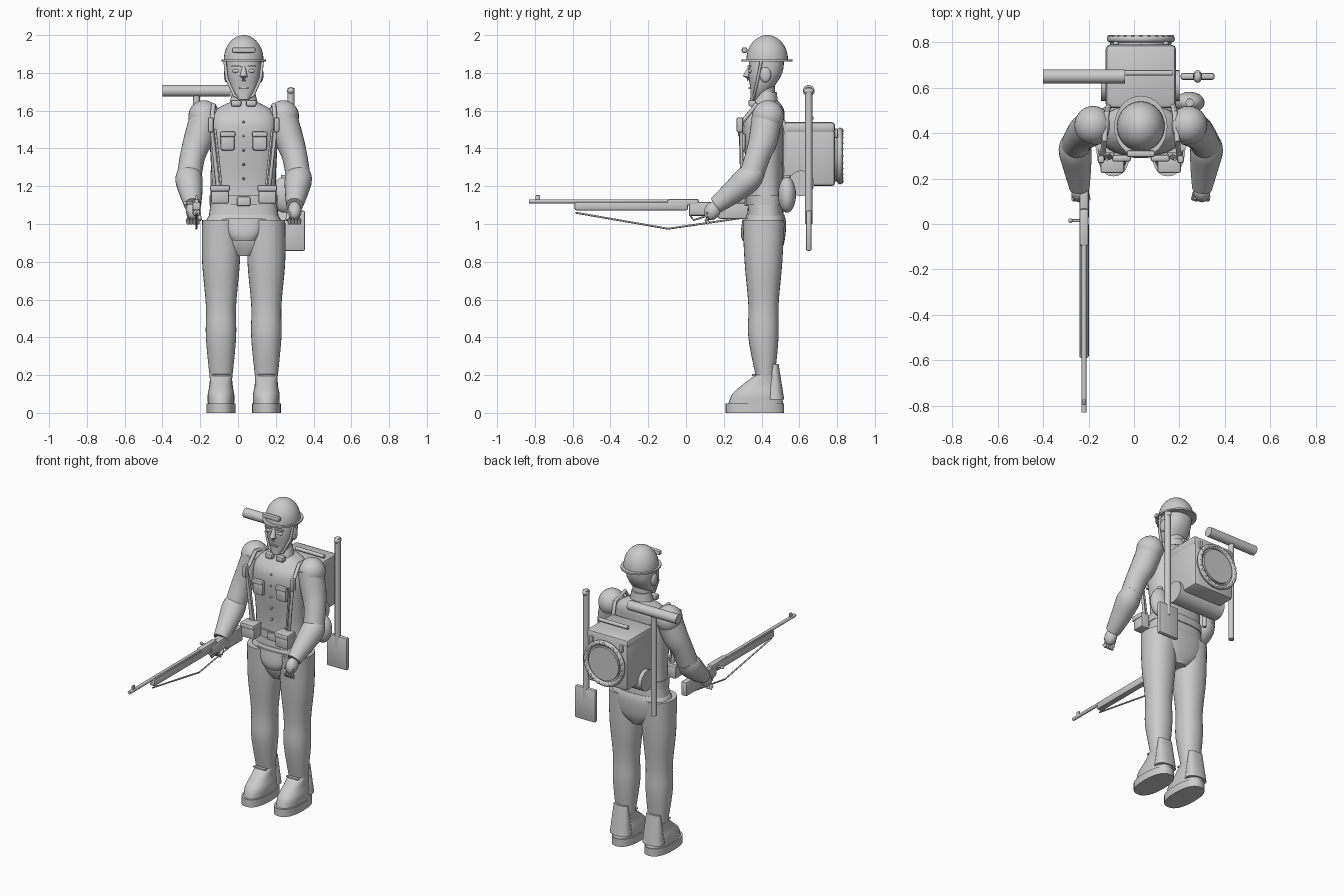
import bpy, bmesh, math
from mathutils import Vector, Matrix

if "Cube" in bpy.data.objects:
    bpy.data.objects.remove(bpy.data.objects["Cube"])

grey = bpy.data.materials.new("plain_grey")
grey.use_nodes = True
shade = (.6, .6, .6, 1)
grey.diffuse_color = shade
grey.node_tree.nodes["Principled BSDF"].inputs["Base Color"].default_value = shade

# Shared anchor positions
middle_x, middle_y = .03, .42
belt_z, chest_y = 1.12, .3
pack_y, pack_z = .65, 1.36
rifle_x, bore_z = -.22, 1.12


def smooth_shade(ob, degrees=40):
    bpy.ops.object.select_all(action='DESELECT')
    ob.select_set(True)
    bpy.context.view_layer.objects.active = ob
    bpy.ops.object.shade_smooth_by_angle(angle=math.radians(degrees))


def finish(name, bm, location=(0, 0, 0), rotation=(0, 0, 0)):
    bmesh.ops.recalc_face_normals(bm, faces=bm.faces)
    mesh = bpy.data.meshes.new(name)
    bm.to_mesh(mesh)
    bm.free()
    mesh.materials.append(grey)
    ob = bpy.data.objects.new(name, mesh)
    ob.location, ob.rotation_euler = location, rotation
    bpy.context.collection.objects.link(ob)
    smooth_shade(ob)


def skin(name, rings):
    """Bridge closed rings of points and cap both ends."""
    bm = bmesh.new()
    rows = [[bm.verts.new(point) for point in ring] for ring in rings]
    for low, high in zip(rows, rows[1:]):
        for i in range(len(low)):
            bm.faces.new((low[i - 1], low[i], high[i], high[i - 1]))
    bm.faces.new(rows[0])
    bm.faces.new(rows[-1])
    finish(name, bm)


def spline(points, steps=5):
    """Smooth curve through points of any dimension."""
    points = [Vector(p) for p in points]
    padded = [points[0]] + points + [points[-1]]
    curve = []
    for a, b, c, d in zip(padded, padded[1:], padded[2:], padded[3:]):
        for t in (k / steps for k in range(steps)):
            curve.append(b + (c - a) * t / 2 + (a * 2 - b * 5 + c * 4 - d) * t * t / 2
                         + (b * 3 - a - c * 3 + d) * t ** 3 / 2)
    return curve + [points[-1]]


def loft(name, x, sections, power=2, curved=True):
    """Sections are height, half width, half depth and optional depth offset."""
    sections = [(tuple(s) + (0,))[:4] for s in sections]
    angles = [math.tau * k / 32 for k in range(32)]

    def rounded(value):
        return math.copysign(abs(value) ** (2 / power), value)

    skin(name, [[(x + width * rounded(math.cos(a)), middle_y + shift + depth * rounded(math.sin(a)), z)
                 for a in angles]
                for z, width, depth, shift in (spline(sections) if curved else sections)])


def tube(name, path, radius, sides=12):
    """Round bar along a path, with one radius or one for each point."""
    path = [Vector(p) for p in path]
    radii = radius if isinstance(radius, list) else [radius] * len(path)
    rings = []
    for i, point in enumerate(path):
        along = path[min(i + 1, len(path) - 1)] - path[max(i - 1, 0)]
        turn = along.to_track_quat('Z', 'X').to_matrix()
        rings.append([point + turn @ Vector((math.cos(a), math.sin(a), 0)) * radii[i]
                      for a in (math.tau * k / sides for k in range(sides))])
    skin(name, rings)


def limb(name, knots):
    """Organic tube whose knots are position plus radius."""
    curve = spline(knots)
    tube(name, [p[:3] for p in curve], [p[3] for p in curve], sides=24)


def box(name, center, size, bevel=.01, rotation=(0, 0, 0)):
    bm = bmesh.new()
    bmesh.ops.create_cube(bm, size=1, matrix=Matrix.Diagonal((*size, 1)))
    bmesh.ops.bevel(bm, geom=bm.edges[:], offset=min(bevel, min(size) / 3),
                    segments=2, profile=.5, affect='EDGES')
    finish(name, bm, center, rotation)


def ball(name, center, radii, rotation=(0, 0, 0)):
    bm = bmesh.new()
    bmesh.ops.create_uvsphere(bm, u_segments=24, v_segments=16, radius=1,
                              matrix=Matrix.Diagonal((*radii, 1)))
    finish(name, bm, center, rotation)


# Torso, hips and belt
loft("jacket", middle_x, [(1, .19, .1), (1.2, .17, .09), (1.5, .18, .11, -.01),
                          (1.6, .15, .09, .01), (1.65, .06, .05, .02)], power=2.6)
loft("hips", middle_x, [(.83, .05, .07), (.9, .16, .1), (1, .2, .11), (1.05, .18, .1)], power=2.5)
loft("jacket_hem", middle_x, [(.91, .08, .1, -.02), (.95, .11, .11, -.02), (1.03, .15, .1, -.02)], power=2.6)
loft("belt", middle_x, [(z, .18, .1) for z in (belt_z - .02, belt_z + .03)], power=2.6)
box("belt_buckle", (middle_x, chest_y + .02, belt_z), (.07, .02, .05))

# Neck, head and helmet
loft("neck", middle_x, [(1.6, .06, .05), (1.8, .06, .05)])
loft("collar", middle_x, [(1.62, .08, .07), (1.7, .06, .05, .01)])
loft("head", middle_x, [(1.66, .03, .03, -.05), (1.72, .07, .06, -.02),
                        (1.8, .09, .09), (1.89, .09, .09, .01)], power=2.3)
loft("helmet_rim", middle_x, [(z, .117, .135, .01) for z in (1.86, 1.87)], curved=False)
arc = [math.pi * k / 21 for k in range(11)]
loft("helmet_dome", middle_x, [(1.87 + .13 * math.sin(a), .105 * math.cos(a), .11 * math.cos(a), .01)
                               for a in arc], curved=False)
box("helmet_plate", (middle_x, .31, 1.92), (.125, .03, .03))
tube("nose", [(middle_x, .34, 1.83), (middle_x, .32, 1.78), (middle_x, .33, 1.76)], [.01, .02, .01])
box("mouth", (middle_x, .34, 1.72), (.05, .02, .01))

for side, sign in (("right", -1), ("left", 1)):
    def across(distance):
        return middle_x + sign * distance

    # Face details
    ball(side + "_eye", (across(.04), .34, 1.81), (.02, .01, .01))
    box(side + "_brow", (across(.04), .335, 1.835), (.05, .02, .01))
    ball(side + "_ear", (across(.09), middle_y, 1.79), (.015, .03, .04))
    tube(side + "_chin_strap", [(across(.1), .4, 1.87), (across(.09), .38, 1.77),
                                (across(.05), .36, 1.68), (middle_x, .36, 1.66)], .008)
    box(side + "_collar_tab", (across(.04), .35, 1.64), (.055, .04, .035))

    # Arm and hand
    ball(side + "_shoulder", (across(.21), middle_y + .015, 1.57), (.083, .085, .085))
    limb(side + "_upper_arm", [(across(.2), .43, 1.58, .08), (across(.24), .41, 1.45, .077),
                               (across(.27), .38, 1.36, .067), (across(.29), .34, 1.24, .065)])
    limb(side + "_forearm", [(across(.29), .38, 1.29, .05), (across(.29), .33, 1.24, .072),
                             (across(.28), .25, 1.17, .062), (across(.27), .16, 1.1, .045)])
    ball(side + "_palm", (across(.27), .14, 1.07), (.036, .042, .052), (-.5, 0, 0))
    for finger in range(4):
        x = across(.243 + finger * .017)
        tube(side + "_finger", [(x, .12, 1.06), (x, .11, 1.02), (x, .12, 1)], [.013, .012, .008])
    tube(side + "_thumb", [(across(.245), .14, 1.07), (across(.23), .11, 1.02)], [.016, .009])

    # Leg and boot
    foot_x = across(.12)
    loft(side + "_leg", foot_x, [(.19, .06, .05), (.4, .08, .08, -.01), (.57, .08, .08, -.01),
                                 (.8, .1, .1, -.01), (1.02, .1, .11, -.01)], power=2.2)
    loft(side + "_sole", foot_x, [(z, .077, .155, -.055) for z in (0, .05)], power=2.4, curved=False)
    loft(side + "_boot", foot_x, [(.05, .07, .145, -.05), (.1, .07, .13, -.045),
                                  (.15, .06, .1, -.02), (.2, .06, .06, .005)], power=2.3)
    loft(side + "_heel_counter", foot_x, [(.07, .07, .05, .05), (.26, .05, .02, .05)], power=2.4)
    box(side + "_lace", (foot_x, .36, .2), (.09, .02, .01))

    # Pockets, pouches and straps
    box(side + "_pocket", (across(.085), chest_y, 1.435), (.075, .03, .09))
    box(side + "_pocket_flap", (across(.085), chest_y - .01, 1.475), (.083, .03, .03))
    box(side + "_pouch", (across(.125), .275, belt_z + .03), (.095, .08, .085))
    box(side + "_pouch_flap", (across(.125), .27, belt_z + .07), (.105, .09, .035))
    tube(side + "_front_strap", [(across(.13), chest_y, belt_z), (across(.17), .29, 1.53),
                                 (across(.16), .37, 1.63), (across(.15), .49, 1.61),
                                 (across(.14), .53, 1.5), (across(.14), .53, belt_z)], .012)
    tube(side + "_thin_strap", [(across(.11), chest_y, belt_z), (across(.15), .285, 1.5)], .006)
    box(side + "_strap_pad", (across(.175), .285, 1.525), (.03, .035, .08))
    box(side + "_pack_buckle", (across(.11), pack_y + .145, pack_z + .12), (.025, .02, .05))

for row in range(5):
    ball("jacket_button", (middle_x, chest_y + .01, 1.24 + row * .075), (.007, .014, .007))

# Pack, bedroll and round tin
box("pack", (middle_x, pack_y, pack_z + .01), (.3, .28, .34), bevel=.02)
box("pack_flap", (middle_x, pack_y, pack_z + .15), (.31, .28, .06), bevel=.02)
tube("pack_top_bar", [(x, pack_y + .015, pack_z + .2) for x in (-.04, .17)], .012)
tube("bedroll", [(x, .61, 1.215) for x in (-.145, .2)], .068, sides=24)
tube("tin_base", [(middle_x, y, pack_z) for y in (.77, .81)], .135, sides=40)
tube("tin_lid", [(middle_x, y, pack_z) for y in (.8, .825)], .11, sides=40)
bpy.ops.mesh.primitive_torus_add(major_radius=.135, minor_radius=.015, rotation=(math.pi / 2, 0, 0),
                                 location=(middle_x, .815, pack_z))
tin_rim = bpy.context.object
tin_rim.name = "tin_rim"
tin_rim.data.materials.append(grey)
smooth_shade(tin_rim)
for angle in (math.tau * k / 24 for k in range(24)):
    ball("rim_stud", (middle_x + .136 * math.cos(angle), .828, pack_z + .136 * math.sin(angle)), (.01, .005, .01))

# Canteen, shovel and hammer
ball("canteen", (.245, .535, 1.155), (.066, .047, .095))
tube("canteen_cap", [(.245, .535, z) for z in (1.22, 1.26)], .018)
tube("shovel_handle", [(.28, pack_y, z) for z in (1, 1.72)], .019)
ball("shovel_grip", (.28, pack_y, 1.705), (.02, .028, .02))
box("shovel_blade", (.28, pack_y, .965), (.15, .03, .215))
tube("hammer_handle", [(rifle_x, pack_y, z) for z in (1.02, 1.7)], .018)
tube("hammer_head", [(x, pack_y, 1.705) for x in (-.4, -.04)], .031, sides=24)

# Rifle
tube("rifle_barrel", [(rifle_x, y, bore_z) for y in (-.83, 0)], .011)
box("rifle_forestock", (rifle_x, -.29, bore_z - .025), (.042, .6, .045))
box("rifle_handguard", (rifle_x, -.335, bore_z - .005), (.028, .49, .024))
box("rifle_receiver", (rifle_x, -.015, bore_z - .005), (.04, .165, .036))
box("rifle_grip", (rifle_x, .12, bore_z - .04), (.042, .21, .075), bevel=.015)
box("rifle_stock", (rifle_x, .255, bore_z - .045), (.042, .17, .095))
box("rifle_front_sight", (rifle_x, -.785, bore_z + .015), (.012, .025, .035))
tube("rifle_bolt", [(x, .015, bore_z - .01) for x in (rifle_x, rifle_x - .06)], .006)
ball("rifle_bolt_knob", (rifle_x - .06, .015, bore_z - .01), (.01, .01, .01))
tube("trigger_guard", [(rifle_x, .02, 1.05), (rifle_x, .04, 1.02), (rifle_x, .1, 1.04)], .005)
tube("rifle_sling", [(rifle_x, -.585, 1.06), (rifle_x, -.095, .975), (rifle_x, .28, 1.03)], .005)
